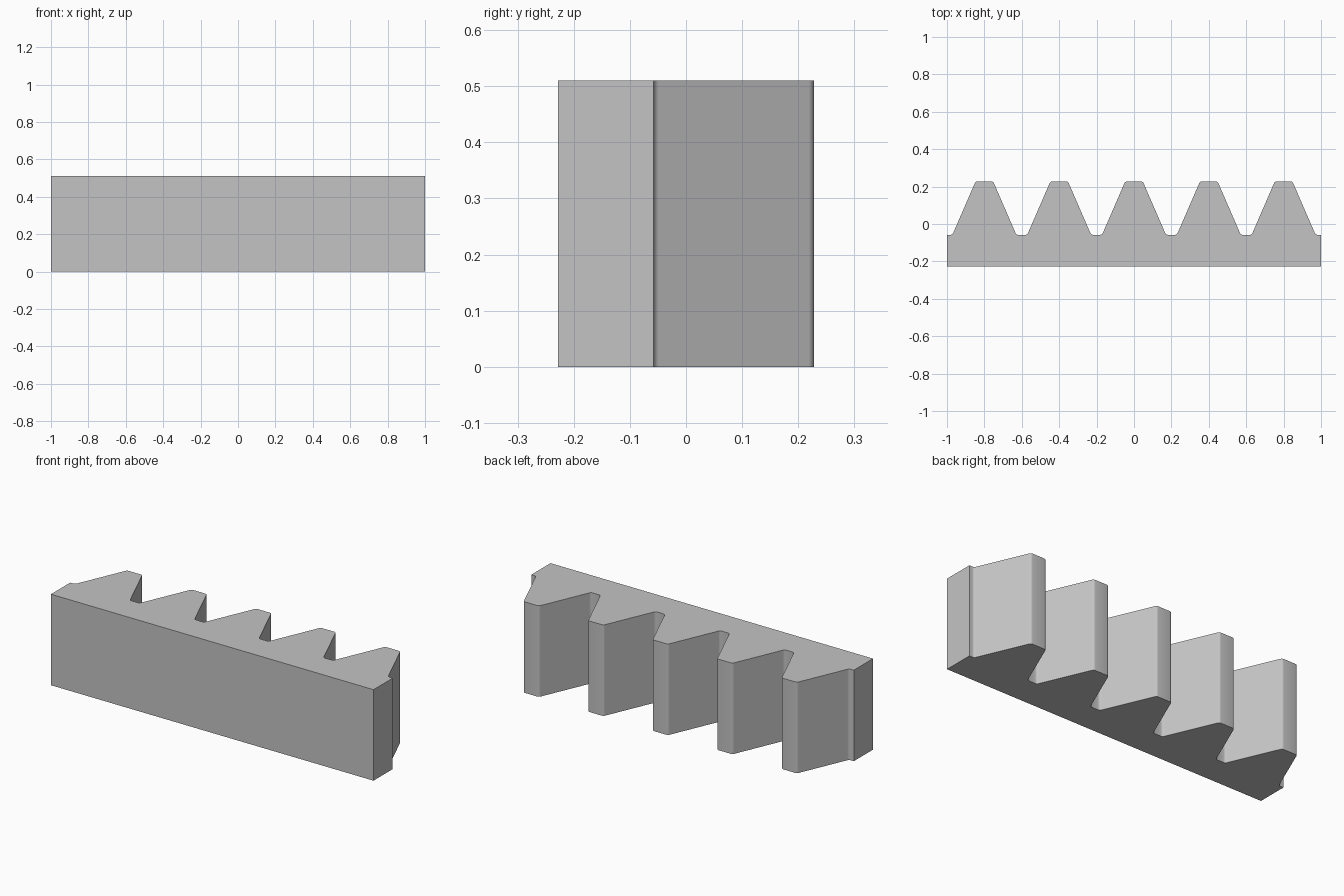
import bpy, bmesh, math

cube = bpy.data.objects.get("Cube")
if cube:
    bpy.data.objects.remove(cube, do_unlink=True)

# Dimensions
HEIGHT, PITCH, TEETH = 0.51, 0.4, 5
BASE_Y, ROOT_Y, TIP_Y = -0.228, -0.058, 0.228
ROOT_HALF, TIP_HALF = 0.171, 0.047

# Plain grey material
grey = bpy.data.materials.new("grey")
grey.use_nodes = True
colour = (0.55, 0.55, 0.55, 1)
grey.diffuse_color = colour
grey.node_tree.nodes["Principled BSDF"].inputs["Base Color"].default_value = colour

# Rack outline: flat bar with a row of trapezoid teeth along the back
outline = [(-1, ROOT_Y)]
for i in range(TEETH):
    x = (i - (TEETH - 1) / 2) * PITCH
    outline += [(x - ROOT_HALF, ROOT_Y), (x - TIP_HALF, TIP_Y),
                (x + TIP_HALF, TIP_Y), (x + ROOT_HALF, ROOT_Y)]
outline += [(1, ROOT_Y), (1, BASE_Y), (-1, BASE_Y)]

# Extrude the outline upwards
bm = bmesh.new()
face = bm.faces.new([bm.verts.new((x, y, 0)) for x, y in outline])
top = bmesh.ops.extrude_face_region(bm, geom=[face])["geom"]
bmesh.ops.translate(bm, vec=(0, 0, HEIGHT),
                    verts=[v for v in top if isinstance(v, bmesh.types.BMVert)])

# Round the tooth tips and roots
corners = [e for e in bm.edges
           if abs(e.verts[0].co.z - e.verts[1].co.z) > 0.1
           and abs(e.verts[0].co.x) < 0.99]
bmesh.ops.bevel(bm, geom=corners, offset=0.01, segments=4, profile=0.5,
                affect='EDGES')
bmesh.ops.recalc_face_normals(bm, faces=bm.faces)

mesh = bpy.data.meshes.new("gear_rack")
bm.to_mesh(mesh)
bm.free()
mesh.materials.append(grey)
rack = bpy.data.objects.new("gear_rack", mesh)
bpy.context.collection.objects.link(rack)

# Smooth the rounded corners, keep the other edges sharp
bpy.ops.object.select_all(action='DESELECT')
rack.select_set(True)
bpy.context.view_layer.objects.active = rack
bpy.ops.object.shade_smooth_by_angle(angle=math.radians(30))
